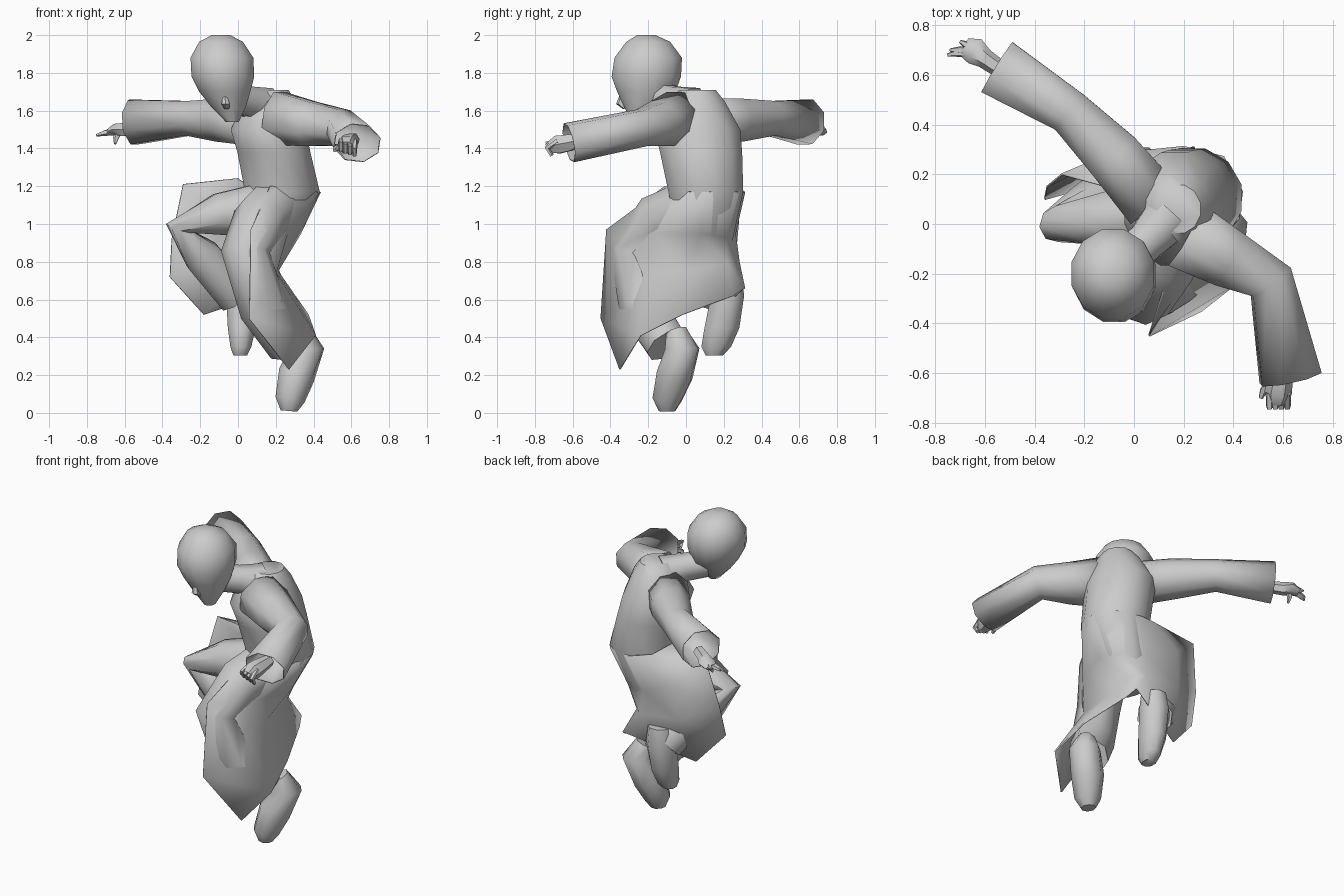
import bpy, bmesh, math
from mathutils import Vector


def finish(name, bm, angle=50, thick=0.0):
    bmesh.ops.recalc_face_normals(bm, faces=bm.faces)
    me = bpy.data.meshes.new(name)
    bm.to_mesh(me)
    bm.free()
    ob = bpy.data.objects.new(name, me)
    bpy.context.collection.objects.link(ob)
    bpy.ops.object.select_all(action='DESELECT')
    ob.select_set(True)
    bpy.context.view_layer.objects.active = ob
    bpy.ops.object.shade_smooth_by_angle(angle=math.radians(angle))
    if thick:
        mod = ob.modifiers.new("thickness", 'SOLIDIFY')
        mod.thickness = thick
        mod.offset = 0
    return ob


def bridge(bm, rows, closed):
    for a, b in zip(rows, rows[1:]):
        n = len(a)
        for i in range(n if closed else n - 1):
            j = (i + 1) % n
            bm.faces.new((a[i], a[j], b[j], b[i]))


def tube(name, pts, sides=8, flat=False, end_cap=True, thick=0.0, angle=50):
    """Loft rings (x, y, z, r[, r2]) along a path; flat keeps rings horizontal."""
    bm = bmesh.new()
    c = [Vector(p[:3]) for p in pts]
    u, rows = None, []
    for k, p in enumerate(pts):
        if flat:
            u, v = Vector((1, 0, 0)), Vector((0, 1, 0))
        else:
            t = Vector((0, 0, 0))
            if k > 0:
                t += (c[k] - c[k - 1]).normalized()
            if k < len(c) - 1:
                t += (c[k + 1] - c[k]).normalized()
            t.normalize()
            if u is None:
                u = Vector((0, 0, 1)) if abs(t.z) < 0.8 else Vector((1, 0, 0))
            u = (u - t * u.dot(t)).normalized()
            v = t.cross(u)
        ring = []
        for i in range(sides):
            a = 2 * math.pi * (i + 0.5) / sides
            ring.append(bm.verts.new(c[k] + u * p[3] * math.cos(a) + v * p[-1] * math.sin(a)))
        rows.append(ring)
    bridge(bm, rows, True)
    if end_cap:
        bm.faces.new(rows[0])
        bm.faces.new(rows[-1])
    return finish(name, bm, angle, thick)


def sheet(name, columns):
    bm = bmesh.new()
    bridge(bm, [[bm.verts.new(p) for p in col] for col in columns], False)
    return finish(name, bm, 60, 0.008)


# Head, nose and neck
tube("head", [(-.09, -.21, 2.0, .05), (-.09, -.2, 1.965, .12), (-.085, -.2, 1.88, .172, .185),
              (-.08, -.21, 1.78, .172, .19), (-.07, -.21, 1.70, .14, .16),
              (-.05, -.23, 1.62, .095, .10), (-.03, -.25, 1.54, .035, .04)], 12, True)
tube("nose", [(-.07, -.34, 1.68, .012), (-.065, -.345, 1.635, .025), (-.06, -.32, 1.61, .015)], 6, True)
tube("neck", [(-.04, -.15, 1.67, .085), (.05, -.07, 1.65, .085), (.14, .03, 1.62, .11)], 8)

# Torso of the robe
tube("robe_torso", [(.18, .06, 1.71, .09, .10), (.17, .06, 1.65, .14, .15), (.16, .06, 1.5, .205, .235),
                    (.19, .08, 1.38, .20, .225), (.235, .105, 1.17, .205, .205),
                    (.17, .10, .95, .15, .16), (.12, .1, .8, .09, .13)], 12, True)

# Open skirt of the robe, wrapped round the sides and back
sheet("robe_skirt", [
    [(.17, -.11, 1.2), (.07, -.42, .97), (.06, -.45, .5), (.27, -.35, .23)],
    [(.42, .02, 1.17), (.26, -.16, .95), (.20, -.22, .74), (.41, -.24, .41)],
    [(.435, .13, 1.17), (.33, .08, .95), (.21, .0, .75), (.37, -.02, .52)],
    [(.36, .27, 1.17), (.27, .21, .93), (.2, .22, .79), (.27, .25, .62)],
    [(.2, .31, 1.17), (.12, .26, .95), (.14, .28, .8), (.24, .31, .66)],
    [(.06, .26, 1.2), (-.1, .28, 1.05), (-.12, .26, .82), (-.18, .15, .52)],
    [(0, .12, 1.24), (-.29, .2, 1.21), (-.35, .15, .92), (-.36, .1, .72)],
])

# Trousers
tube("right_trouser", [(.2, .05, 1.1, .15), (.12, -.14, 1.02, .15), (.04, -.28, .85, .13),
                       (.13, -.23, .56, .13), (.27, -.10, .36, .12)], 8)
tube("left_trouser", [(.1, .05, 1.08, .14), (-.1, .02, 1.05, .12), (-.31, 0, .98, .075),
                      (-.19, .06, .83, .105), (-.01, .18, .62, .11)], 8)

# Pointed-down shoes
tube("right_shoe", [(.33, -.05, .43, .06), (.365, -.02, .34, .095), (.31, -.06, .2, .10),
                    (.275, -.10, .07, .08), (.27, -.10, .01, .045)], 8)
tube("left_shoe", [(.03, .22, .73, .08), (.025, .22, .62, .095), (.02, .19, .45, .08, .10),
                   (.015, .16, .35, .06, .085), (.012, .15, .305, .04, .05)], 8, True)

# Wide sleeves, open at the cuffs
tube("left_sleeve", [(.08, .08, 1.54, .13), (-.08, .27, 1.55, .12), (-.26, .45, 1.56, .095),
                     (-.55, .63, 1.54, .125)], 8, end_cap=False, thick=.006)
tube("right_sleeve", [(.2, -.04, 1.56, .15), (.38, -.14, 1.53, .125), (.55, -.23, 1.51, .10),
                      (.63, -.62, 1.43, .105, .13)], 8, end_cap=False, thick=.006)

# Hands: open on the left, loose fist on the right
tube("left_hand", [(-.52, .61, 1.51, .035), (-.60, .665, 1.50, .04), (-.64, .695, 1.50, .035, .055),
                   (-.68, .71, 1.485, .02, .04)], 6)
for i, (x, y, z) in enumerate([(-.75, .68, 1.47), (-.74, .70, 1.475), (-.70, .735, 1.49), (-.65, .65, 1.425)]):
    tube("left_finger_%d" % i, [(-.63, .68 + .012 * i * (i < 3), 1.49, .018),
                                (x * .6 - .256, y * .6 + .28, z * .6 + .6, .016), (x, y, z, .007)], 5)
tube("right_hand", [(.61, -.54, 1.45, .035), (.59, -.62, 1.43, .05), (.58, -.68, 1.42, .055),
                    (.575, -.72, 1.405, .035)], 6)
for i in range(4):
    x = .545 + .024 * i
    tube("right_finger_%d" % i, [(x, -.68, 1.44, .016), (x, -.735, 1.43 - .01 * i, .015),
                                 (x, -.71, 1.385 - .008 * i, .011)], 5)
tube("right_thumb", [(.56, -.63, 1.42, .018), (.52, -.67, 1.40, .016), (.51, -.70, 1.39, .01)], 5)
